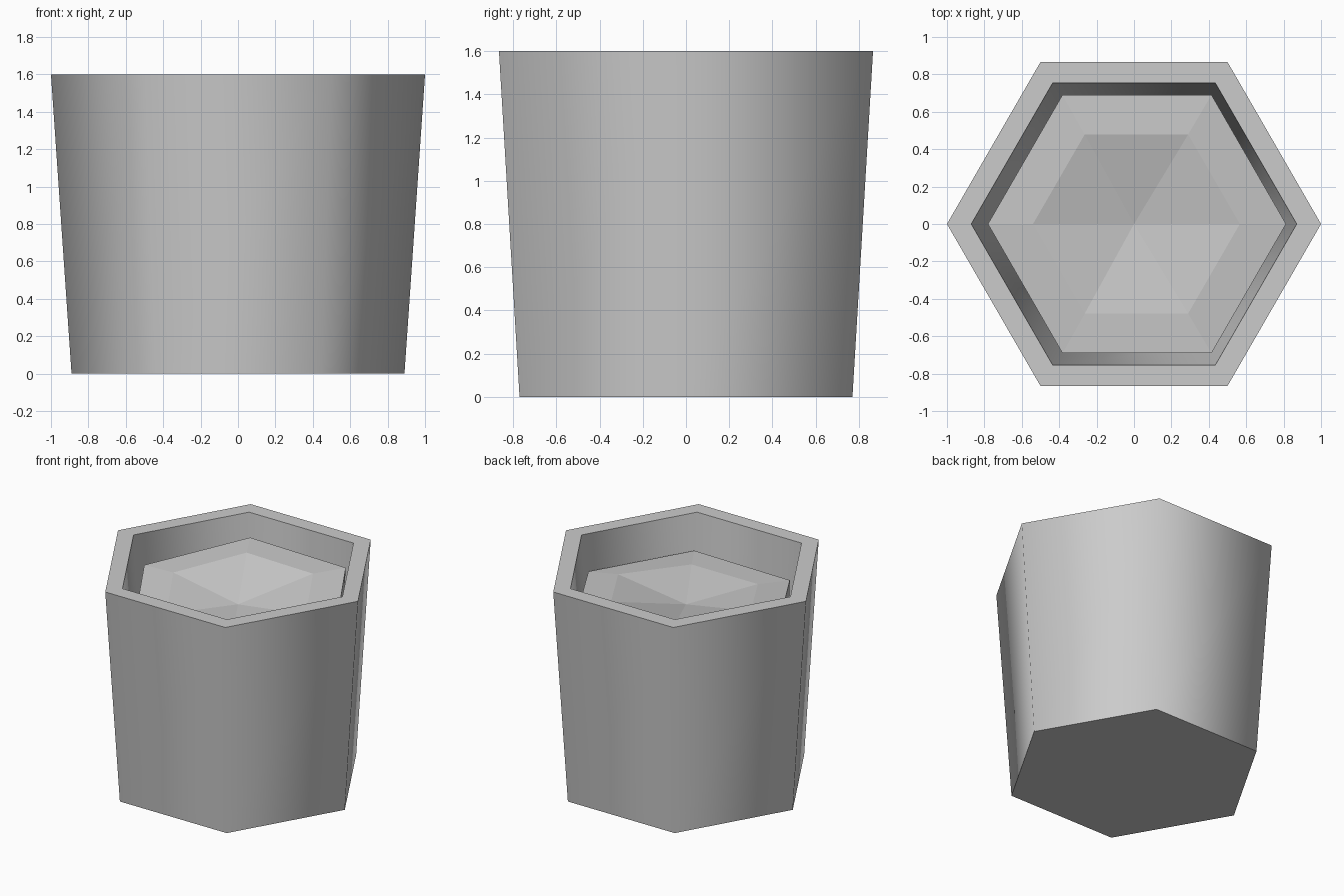
import bpy, bmesh
from math import cos, sin, pi, radians

if "Cube" in bpy.data.objects:
    bpy.data.objects.remove(bpy.data.objects["Cube"])


def ring(bm, r, z, cx=0.0):
    """Six-sided ring; z is one height or a list of six corner heights."""
    zs = z if isinstance(z, list) else [z] * 6
    return [bm.verts.new((cx + r * cos(k * pi / 3), r * sin(k * pi / 3), zs[k]))
            for k in range(6)]


def bridge(bm, a, b):
    for k in range(6):
        n = (k + 1) % 6
        bm.faces.new((a[k], a[n], b[n], b[k]))


def finish(bm, name):
    bmesh.ops.recalc_face_normals(bm, faces=bm.faces)
    me = bpy.data.meshes.new(name)
    bm.to_mesh(me)
    bm.free()
    ob = bpy.data.objects.new(name, me)
    bpy.context.collection.objects.link(ob)
    return ob


# Pot: tapered hexagonal shell with a flat rim and an inner floor
bm = bmesh.new()
rings = [ring(bm, r, z) for r, z in
         [(0.89, 0.0), (1.0, 1.6), (0.87, 1.6), (0.76, 0.13)]]
for a, b in zip(rings, rings[1:]):
    bridge(bm, a, b)
bm.faces.new(rings[0])
bm.faces.new(rings[-1])
pot = finish(bm, "pot")
bpy.context.view_layer.objects.active = pot
pot.select_set(True)
bpy.ops.object.shade_smooth_by_angle(angle=radians(70))

# Soil: slightly tilted, uneven faceted fill with a dished centre
bm = bmesh.new()
base = ring(bm, 0.74, 0.14)
edge = ring(bm, 0.797, [1.34, 1.433, 1.447, 1.397, 1.33, 1.34], 0.016)
inner = ring(bm, 0.553, [1.385, 1.435, 1.446, 1.405, 1.35, 1.35], 0.013)
centre = bm.verts.new((0.0, 0.0, 1.31))
bridge(bm, base, edge)
bridge(bm, edge, inner)
for k in range(6):
    bm.faces.new((inner[k], inner[(k + 1) % 6], centre))
bm.faces.new(base)
finish(bm, "soil")
